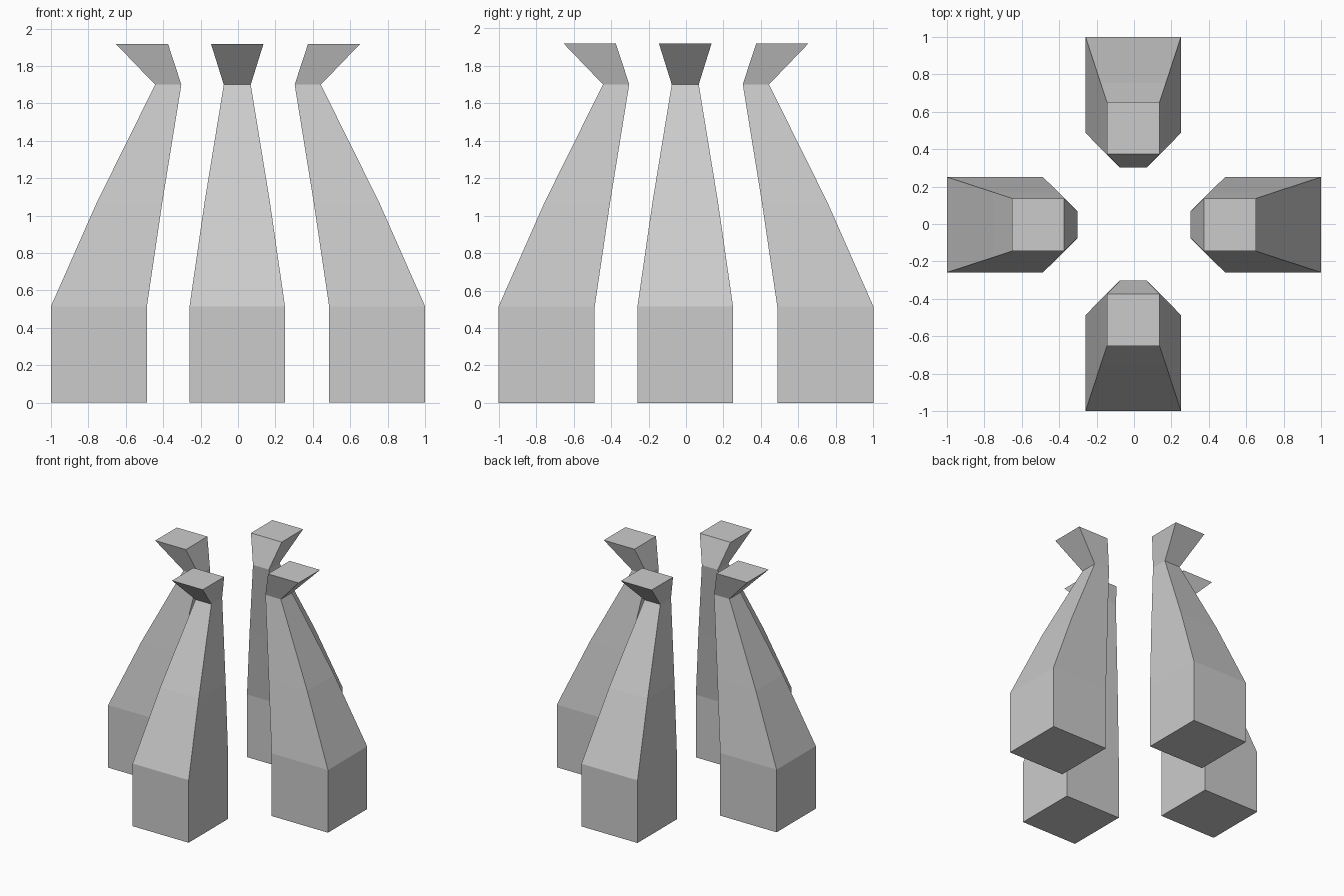
import bpy, bmesh
from math import radians
from mathutils import Matrix

if "Cube" in bpy.data.objects:
    bpy.data.objects.remove(bpy.data.objects["Cube"])

# Leg profile: height, inner radius, outer radius, half width
RINGS = [
    (0.0,   0.487, 1.0,   0.255),
    (0.515, 0.487, 1.0,   0.255),
    (1.07,  0.405, 0.755, 0.175),
    (1.70,  0.303, 0.443, 0.072),
    (1.917, 0.374, 0.652, 0.14),
]


def make_leg(name, angle, shift):
    """Loft square sections into a closed leg and turn it about the centre."""
    bm = bmesh.new()
    rings = [[bm.verts.new(co) for co in
              ((a, -w, z), (b, -w, z), (b, w, z), (a, w, z))]
             for z, a, b, w in RINGS]
    for lo, hi in zip(rings, rings[1:]):
        for i in range(4):
            j = (i + 1) % 4
            bm.faces.new((lo[i], lo[j], hi[j], hi[i]))
    bm.faces.new(rings[0][::-1])
    bm.faces.new(rings[-1])
    bm.transform(Matrix.Translation(shift) @ Matrix.Rotation(radians(angle), 4, 'Z'))
    bmesh.ops.recalc_face_normals(bm, faces=bm.faces)
    mesh = bpy.data.meshes.new(name)
    bm.to_mesh(mesh)
    bm.free()
    bpy.context.collection.objects.link(bpy.data.objects.new(name, mesh))


# Four flared legs, each very slightly off the axis sideways
make_leg("right_leg", 0, (0, -0.004, 0))
make_leg("back_leg", 90, (-0.004, 0, 0))
make_leg("left_leg", 180, (0, -0.004, 0))
make_leg("front_leg", 270, (-0.004, 0, 0))
